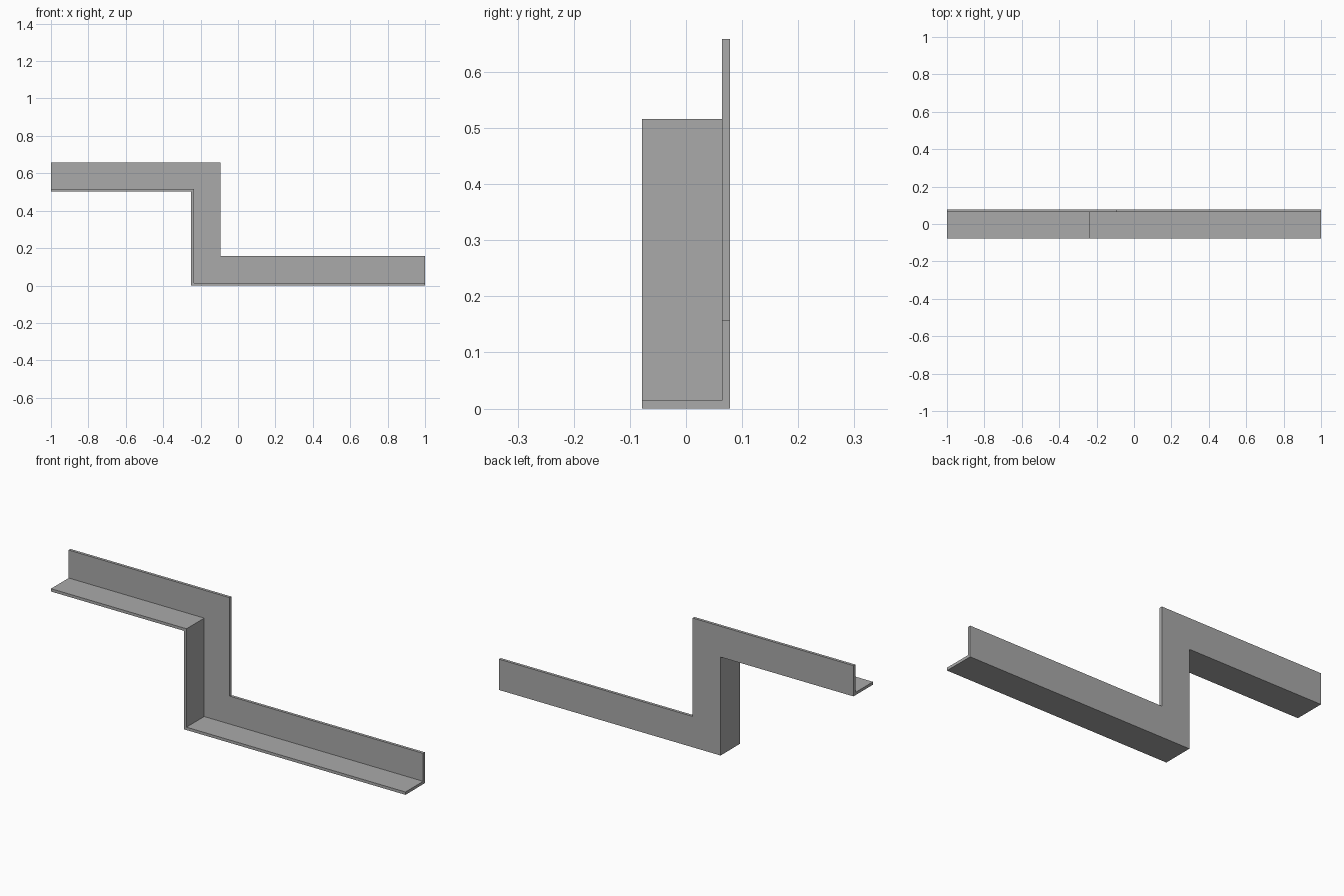
import bpy
import bmesh

if "Cube" in bpy.data.objects:
    bpy.data.objects.remove(bpy.data.objects["Cube"], do_unlink=True)

WIDTH = 0.157       # leg width of the angle section
THICK = 0.0145      # plate thickness
RISE = 0.502        # height of the step
STEP_X = -0.25      # position of the riser

steel = bpy.data.materials.new("plain grey")
steel.use_nodes = True
grey = (0.4, 0.4, 0.4, 1)
steel.diffuse_color = grey
steel.node_tree.nodes["Principled BSDF"].inputs["Base Color"].default_value = grey

# L section: (offset from the path, y)
front, back = -WIDTH / 2, WIDTH / 2
section = [(0, front), (0, back), (WIDTH, back), (WIDTH, back - THICK),
           (THICK, back - THICK), (THICK, front)]

# Stepped path: (x, z) and the mitre direction of the offset
path = [((-1, RISE), (0, 1)), ((STEP_X, RISE), (1, 1)),
        ((STEP_X, 0), (1, 1)), ((1, 0), (0, 1))]

# Sweep the section along the path with mitred corners
bm = bmesh.new()
rings = [[bm.verts.new((x + d * mx, y, z + d * mz)) for d, y in section]
         for (x, z), (mx, mz) in path]
for a, b in zip(rings, rings[1:]):
    for i in range(len(section)):
        j = (i + 1) % len(section)
        bm.faces.new((a[i], a[j], b[j], b[i]))
bm.faces.new(rings[0])
bm.faces.new(rings[-1])
bmesh.ops.recalc_face_normals(bm, faces=bm.faces)

mesh = bpy.data.meshes.new("stepped_angle_trim")
bm.to_mesh(mesh)
bm.free()
mesh.materials.append(steel)
trim = bpy.data.objects.new("stepped_angle_trim", mesh)
bpy.context.collection.objects.link(trim)
